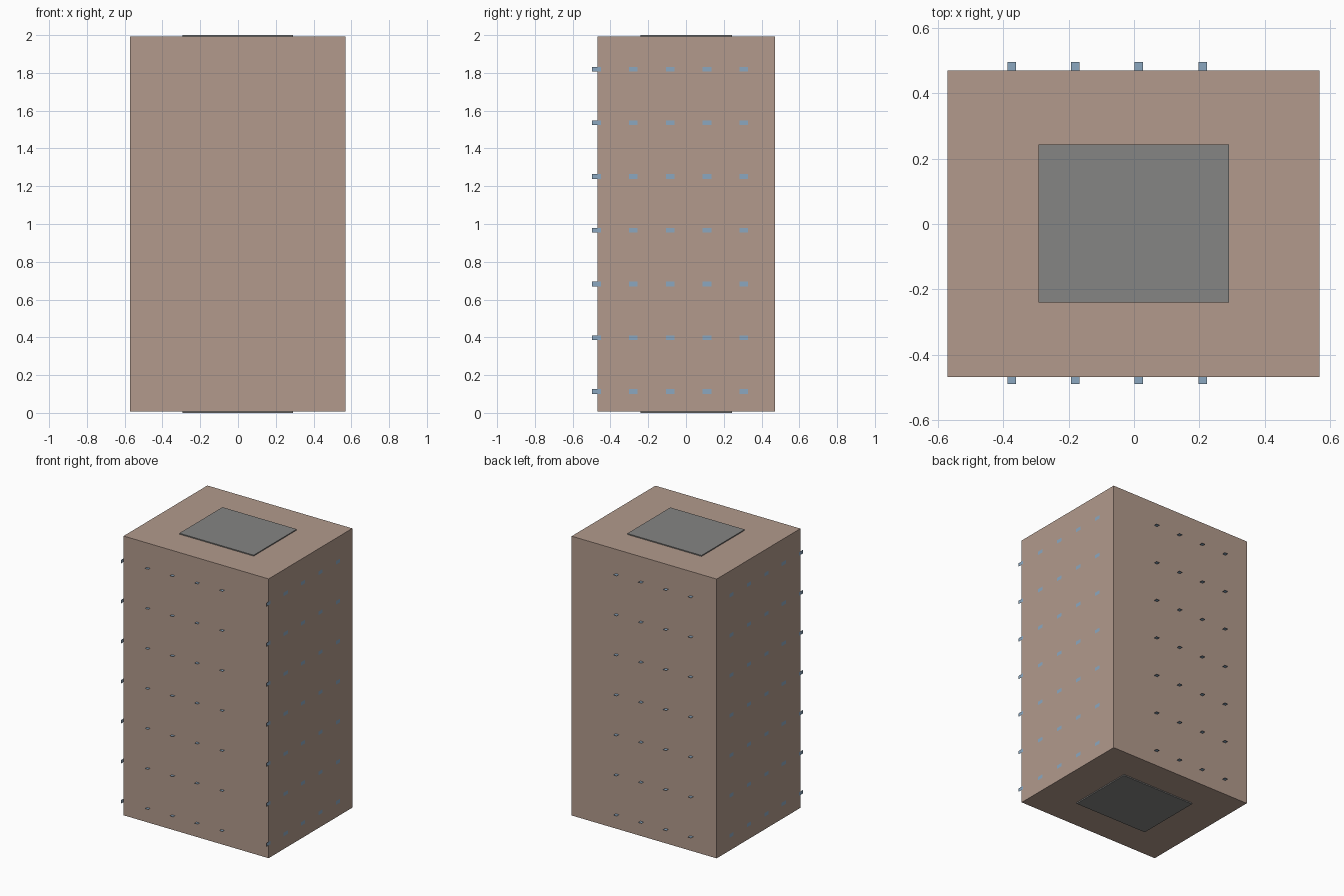
import bpy

if "Cube" in bpy.data.objects:
    bpy.data.objects.remove(bpy.data.objects["Cube"])

Z0, DZ, ROWS = 0.113, 0.2845, 7   # window row start, spacing, count
STEP = 0.195                      # window column spacing


def material(name, rgb):
    m = bpy.data.materials.new(name)
    m.diffuse_color = (*rgb, 1)
    m.use_nodes = True
    m.node_tree.nodes["Principled BSDF"].inputs["Base Color"].default_value = m.diffuse_color
    return m


def box(name, lo, hi, mat):
    bpy.ops.mesh.primitive_cube_add(size=1, location=[(a + b) / 2 for a, b in zip(lo, hi)])
    ob = bpy.context.object
    ob.name = name
    ob.scale = [b - a for a, b in zip(lo, hi)]
    bpy.ops.object.transform_apply(location=False, rotation=False)
    ob.data.materials.append(mat)
    return ob


def pane_grid(name, corners, axis, columns, mat):
    """One flat quad repeated along a wall axis and up the tower."""
    me = bpy.data.meshes.new(name)
    me.from_pydata(corners, [], [range(4)])
    ob = bpy.data.objects.new(name, me)
    bpy.context.collection.objects.link(ob)
    me.materials.append(mat)
    for label, count, offset in (("columns", columns, axis), ("rows", ROWS, (0, 0, DZ))):
        arr = ob.modifiers.new(label, 'ARRAY')
        arr.count = count
        arr.use_relative_offset = False
        arr.use_constant_offset = True
        arr.constant_offset_displace = offset
    return ob


wall = material("wall", (0.445, 0.323, 0.262))
concrete = material("concrete", (0.235, 0.235, 0.23))
glass = material("glass", (0.26, 0.39, 0.53))

# Tower block and the thin plates on its roof and base
box("tower_body", (-0.571, -0.469, 0.008), (0.569, 0.471, 1.993), wall)
box("roof_plate", (-0.293, -0.24, 1.98), (0.291, 0.244, 2.0), concrete)
box("base_plate", (-0.293, -0.24, 0.0), (0.291, 0.244, 0.02), concrete)

# Upright panes on the side walls, first column overhanging the front corner
for name, x, flip in (("right_windows", 0.571, 1), ("left_windows", -0.573, -1)):
    y0, y1, h = -0.497, -0.451, 0.0125
    quad = [(x, y0, Z0 - h), (x, y1, Z0 - h), (x, y1, Z0 + h), (x, y0, Z0 + h)]
    pane_grid(name, quad[::flip], (0, STEP, 0), 5, glass)

# Level panes poking out of the front and back walls
for name, y in (("front_windows", -0.4675), ("back_windows", 0.474)):
    x0, x1, d = -0.388, -0.362, 0.023
    quad = [(x0, y - d, Z0), (x1, y - d, Z0), (x1, y + d, Z0), (x0, y + d, Z0)]
    pane_grid(name, quad, (STEP, 0, 0), 4, glass)
